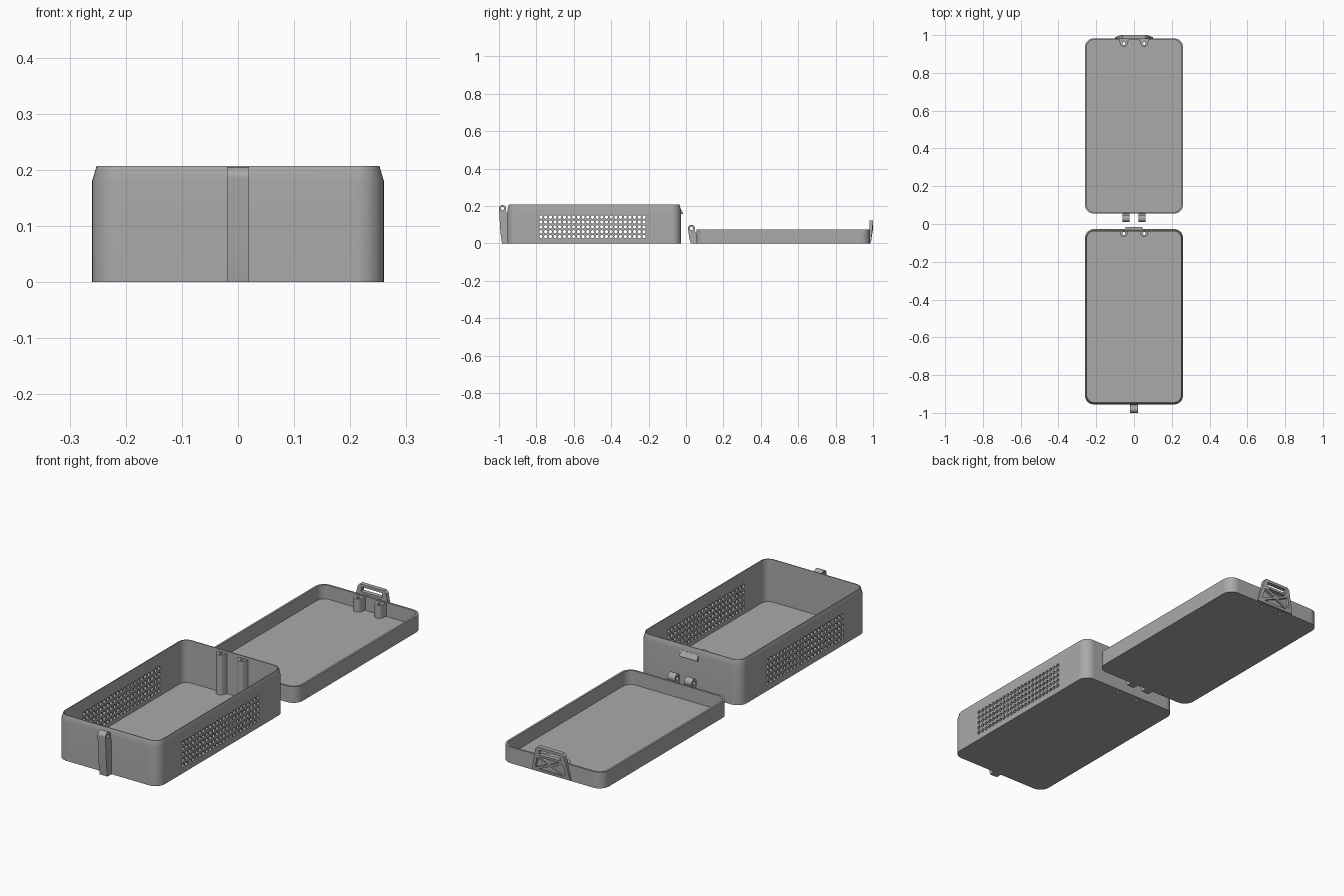
import bpy, bmesh
from math import pi, sin, cos
from mathutils import Vector, Matrix

if "Cube" in bpy.data.objects:
    bpy.data.objects.remove(bpy.data.objects["Cube"])

grey = bpy.data.materials.new("plain grey")
grey.use_nodes = True
COLOUR = (0.4, 0.4, 0.4, 1)
grey.diffuse_color = COLOUR
grey.node_tree.nodes["Principled BSDF"].inputs["Base Color"].default_value = COLOUR


def make(name, bm):
    bmesh.ops.recalc_face_normals(bm, faces=bm.faces)
    mesh = bpy.data.meshes.new(name)
    bm.to_mesh(mesh)
    bm.free()
    mesh.materials.append(grey)
    obj = bpy.data.objects.new(name, mesh)
    bpy.context.collection.objects.link(obj)
    return obj


def arc(cx, cy, r, start, end, n=8):
    return [(cx + r * cos(start + (end - start) * i / n),
             cy + r * sin(start + (end - start) * i / n)) for i in range(n + 1)]


def prism(name, points, axis, low, high):
    """Extrude a 2D outline along the x, y or z axis."""
    place = {"x": lambda p, d: (d, p[0], p[1]),
             "y": lambda p, d: (p[0], d, p[1]),
             "z": lambda p, d: (p[0], p[1], d)}[axis]
    bm = bmesh.new()
    rings = [[bm.verts.new(place(p, d)) for p in points] for d in (low, high)]
    for ring in rings:
        bm.faces.new(ring)
    for i in range(len(points)):
        j = (i + 1) % len(points)
        bm.faces.new((rings[0][i], rings[0][j], rings[1][j], rings[1][i]))
    return make(name, bm)


def rods(name, centres, radius, length, axis, sides=12):
    """Several cylinders in one mesh, used as a cutter."""
    bm = bmesh.new()
    turn = Matrix.Rotation(pi / 2, 4, "Y") if axis == "x" else Matrix()
    for c in centres:
        bmesh.ops.create_cone(bm, cap_ends=True, segments=sides, radius1=radius,
                              radius2=radius, depth=length,
                              matrix=Matrix.Translation(c) @ turn)
    return make(name, bm)


def cut(obj, *cutters):
    for cutter in cutters:
        mod = obj.modifiers.new("cut", "BOOLEAN")
        mod.operation = "DIFFERENCE"
        mod.solver = "EXACT"
        mod.object = cutter
    bpy.context.view_layer.update()
    graph = bpy.context.evaluated_depsgraph_get()
    mesh = bpy.data.meshes.new_from_object(obj.evaluated_get(graph))
    obj.modifiers.clear()
    obj.data = mesh
    for cutter in cutters:
        bpy.data.objects.remove(cutter)


HALF, LENGTH, RADIUS = 0.26, 0.928, 0.048


def tray(name, y0, levels):
    """Open tray lofted through rounded rectangles of (inset, height)."""
    bm = bmesh.new()
    rings = []
    for inset, z in levels:
        dx, dy = HALF - RADIUS, LENGTH / 2 - RADIUS
        outline = []
        for k, (sx, sy) in enumerate([(1, 1), (-1, 1), (-1, -1), (1, -1)]):
            outline += arc(sx * dx, y0 + LENGTH / 2 + sy * dy, RADIUS - inset,
                           k * pi / 2, (k + 1) * pi / 2)
        rings.append([bm.verts.new((x, y, z)) for x, y in outline])
    for a, b in zip(rings, rings[1:]):
        for i in range(len(a)):
            j = (i + 1) % len(a)
            bm.faces.new((a[i], a[j], b[j], b[i]))
    bm.faces.new(rings[0])
    bm.faces.new(rings[-1])
    return make(name, bm)


# Deep box with a tapered rim, and shallow lid
BOX_Y, LID_Y = -0.955, 0.055
box = tray("box", BOX_Y, [(0, 0), (0, 0.18), (0.008, 0.207), (0.012, 0.207), (0.012, 0.01)])
lid = tray("lid", LID_Y, [(0, 0), (0, 0.075), (0.009, 0.075), (0.009, 0.01)])

# Grid of vent holes through both long walls
vents = [Vector((0, -0.775 + 0.025 * i, 0.036 + 0.026 * j))
         for i in range(23) for j in range(5)]
cut(box, rods("vent_cutter", vents, 0.009, 0.7, "x"))


# Screw posts against the inside of the end walls
def screw_posts(name, body, wall_y, y, top):
    for side, x in (("right", -0.054), ("left", 0.054)):
        outline = [(x + 0.026, wall_y), (x - 0.026, wall_y)]
        outline += arc(x, y, 0.019, 1.1 * pi, 1.9 * pi, 10)
        post = prism(f"{side}_{name}", outline, "z", 0.005, top)
        centre = [Vector((x, y, 0.1))]
        cut(post, rods("screw_cutter", centre, 0.008, 0.5, "z"))
        cut(body, rods("screw_cutter", centre, 0.008, 0.5, "z"))


screw_posts("box_post", box, BOX_Y + LENGTH - 0.006, -0.05, 0.195)
screw_posts("lid_post", lid, LID_Y + LENGTH - 0.005, 0.956, 0.07)


# Hinge knuckles: an arm rising from the base to a drilled eye
def knuckle(name, wall_y, y, z, r, x0, x1):
    outline = [(wall_y + 0.004, 0), (wall_y - 0.029, 0), (wall_y - 0.037, z * 0.3)]
    outline += arc(y, z, r, pi, -0.15 * pi, 14)
    outline += [(wall_y, z - r * 1.5), (wall_y + 0.004, z - r * 2)]
    part = prism(name, outline, "x", x0, x1)
    cut(part, rods("pin_cutter", [Vector((0, y, z))], 0.009, 0.5, "x", 16))


knuckle("box_hinge_knuckle", BOX_Y, -0.981, 0.186, 0.019, -0.02, 0.02)
knuckle("right_lid_knuckle", LID_Y, 0.029, 0.08, 0.019, -0.062, -0.024)
knuckle("left_lid_knuckle", LID_Y, 0.029, 0.08, 0.019, 0.024, 0.062)

# Catch ridge on the outside of the box
ridge_y = BOX_Y + LENGTH
prism("catch_ridge", [(ridge_y - 0.004, 0.182), (ridge_y, 0.182), (ridge_y + 0.012, 0.163),
                      (ridge_y + 0.012, 0.158), (ridge_y - 0.004, 0.155)], "x", -0.045, 0.045)

# Latch: tapered plate with a slot and cross bracing
latch = prism("latch", [(-0.1, 0.003), (0.1, 0.003), (0.072, 0.112), (0.062, 0.122),
                        (-0.062, 0.122), (-0.072, 0.112)], "y", 0.98, 1.0)
cutters = [prism("slot_cutter", [(-0.055, 0.088), (0.055, 0.088), (0.052, 0.109),
                                 (-0.052, 0.109)], "y", 0.9, 1.1)]
corners = [Vector(p) for p in ((-0.088, 0.012), (0.088, 0.012), (0.07, 0.08), (-0.07, 0.08))]
middle = Vector((0, 0.05))
for i in range(4):
    tri = [corners[i], corners[(i + 1) % 4], middle]
    mid = sum(tri, Vector((0, 0))) / 3
    cutters.append(prism("brace_cutter", [mid + (p - mid) * 0.74 for p in tri], "y", 0.9, 1.1))
cut(latch, *cutters)
for v in latch.data.vertices:
    if v.co.y > 0.99:
        v.co.y = 0.988 + 0.012 * min(1, v.co.z / 0.08)

# Smooth the round surfaces and keep the edges sharp
bpy.ops.object.select_all(action="DESELECT")
for obj in bpy.context.collection.objects:
    if obj.type == "MESH" and grey.name in obj.data.materials:
        obj.select_set(True)
        bpy.context.view_layer.objects.active = obj
        obj.modifiers.new("flat walls", "WEIGHTED_NORMAL").keep_sharp = True
bpy.ops.object.shade_smooth_by_angle()
